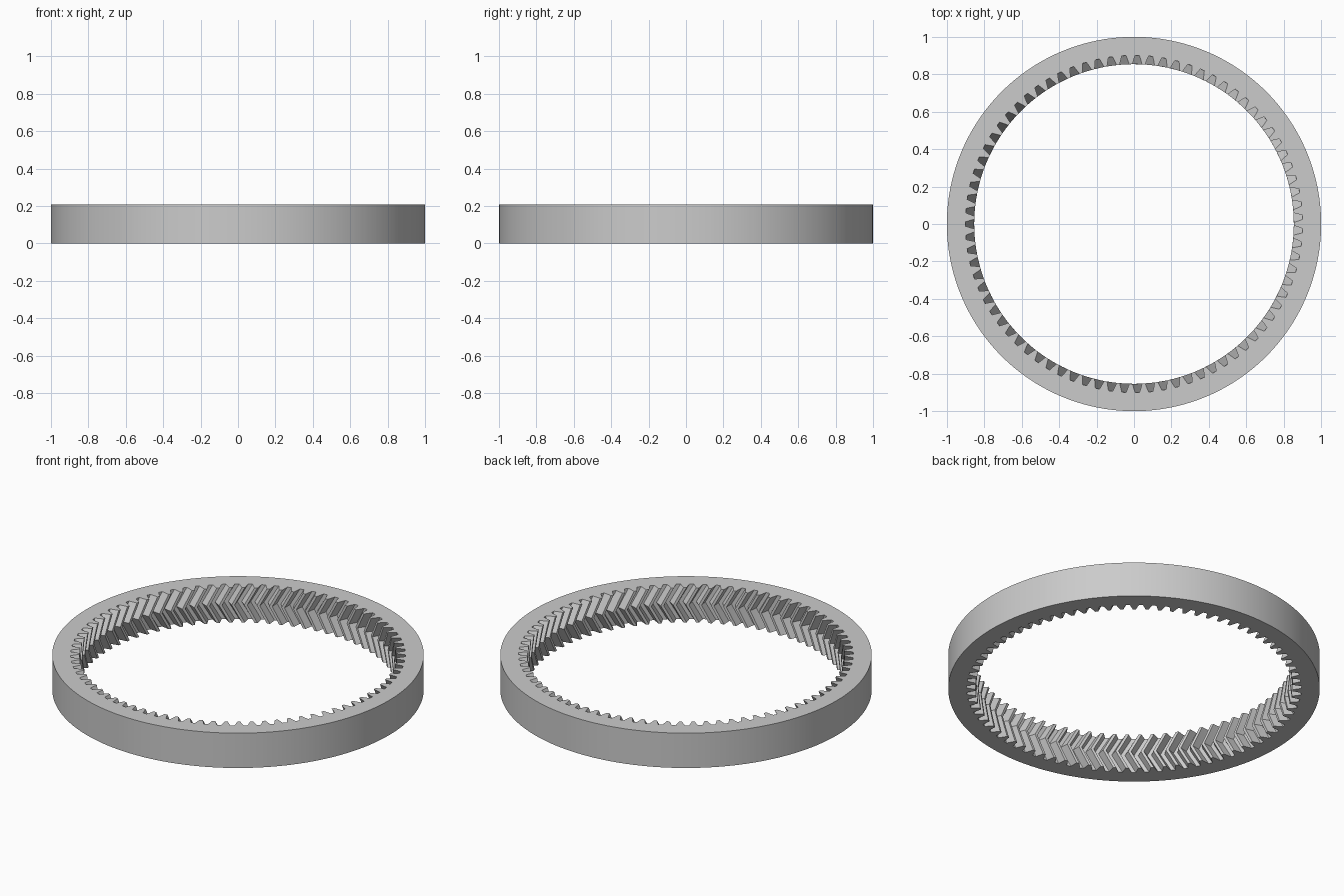
import bpy, bmesh, math

cube = bpy.data.objects.get("Cube")
if cube:
    bpy.data.objects.remove(cube, do_unlink=True)

TEETH = 79
HEIGHT = 0.207
OUTER, ROOT, MID, TIP = 1.0, 0.901, 0.88, 0.854
TWIST = 0.065          # rotation of the chevron point at mid height
PITCH = 2 * math.tau / 2 / TEETH

# One tooth space: (offset in pitches, radius)
GAP = [(-0.38, TIP), (-0.26, MID), (-0.16, ROOT),
       (0.16, ROOT), (0.26, MID), (0.38, TIP)]
PROFILE = [((t + 0.5 + u) * PITCH, r) for t in range(TEETH) for u, r in GAP]
COUNT = len(PROFILE)


def polar(bm, r, a, z):
    return bm.verts.new((r * math.cos(a), r * math.sin(a), z))


def bridge(bm, low, high):
    for i in range(COUNT):
        j = (i + 1) % COUNT
        bm.faces.new((low[i], low[j], high[j], high[i]))


bm = bmesh.new()
# Herringbone teeth: bottom, middle and top sections
sections = []
for step in range(5):
    f = step / 4
    turn = TWIST * (1 - abs(2 * f - 1))
    sections.append([polar(bm, r, a + turn, f * HEIGHT) for a, r in PROFILE])
# Plain outer rim
rim_low, rim_high = [[polar(bm, OUTER, a, z) for a, r in PROFILE]
                     for z in (0, HEIGHT)]

for low, high in zip(sections, sections[1:]):
    bridge(bm, high, low)
bridge(bm, rim_low, rim_high)
bridge(bm, rim_high, sections[-1])
bridge(bm, sections[0], rim_low)
bmesh.ops.recalc_face_normals(bm, faces=bm.faces)

mesh = bpy.data.meshes.new("ring_gear")
bm.to_mesh(mesh)
bm.free()
gear = bpy.data.objects.new("ring_gear", mesh)
bpy.context.collection.objects.link(gear)

# Plain grey material
grey = bpy.data.materials.new("light_grey")
grey.use_nodes = True
colour = (0.6, 0.6, 0.6, 1)
grey.diffuse_color = colour
grey.node_tree.nodes["Principled BSDF"].inputs["Base Color"].default_value = colour
mesh.materials.append(grey)

# Smooth rim, crisp teeth
bpy.ops.object.select_all(action='DESELECT')
gear.select_set(True)
bpy.context.view_layer.objects.active = gear
bpy.ops.object.shade_smooth_by_angle(angle=math.radians(12))
